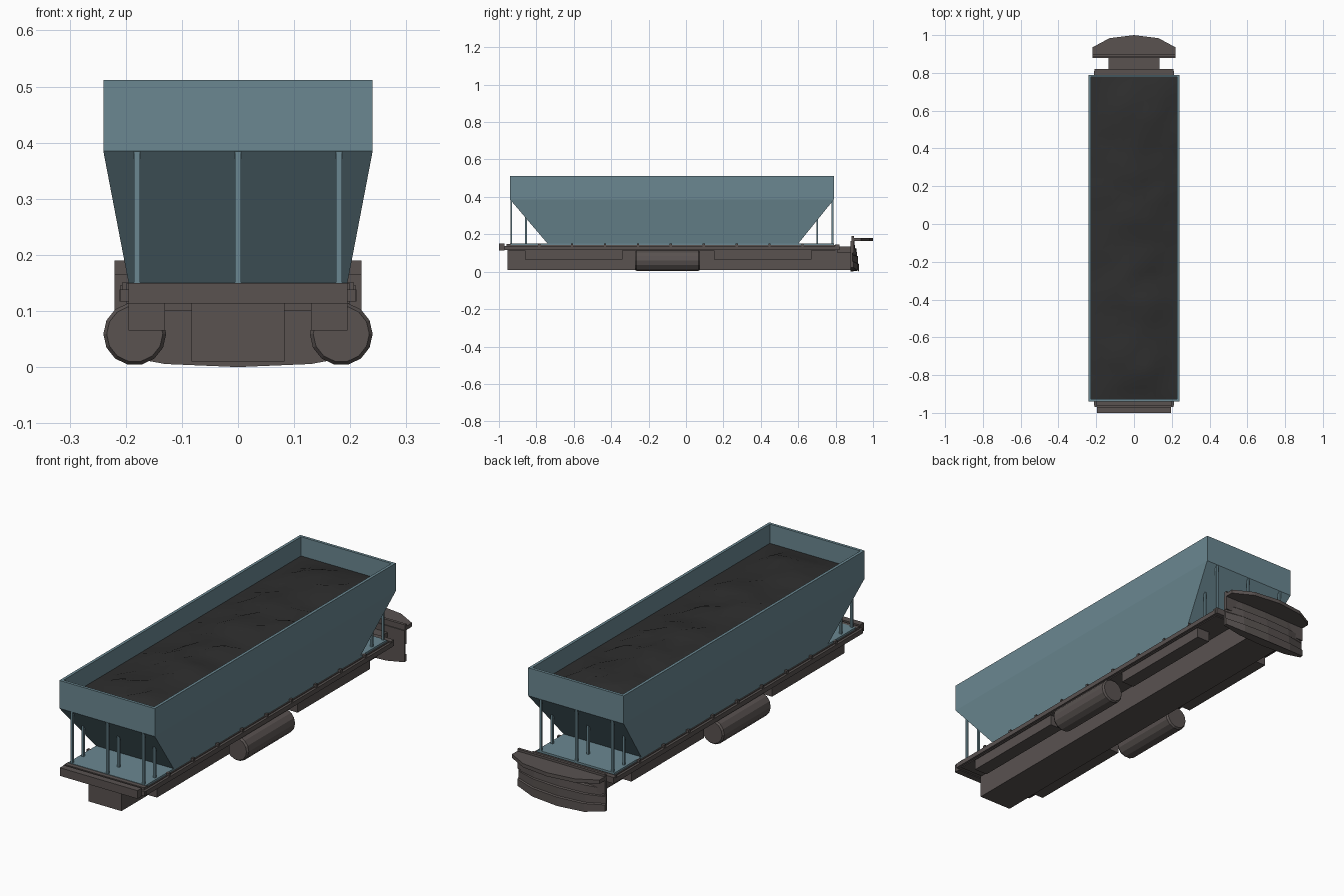
import bpy, bmesh, math, random

if "Cube" in bpy.data.objects:
    bpy.data.objects.remove(bpy.data.objects["Cube"])

random.seed(4)


def material(name, rgb):
    m = bpy.data.materials.new(name)
    m.diffuse_color = (*rgb, 1)
    m.use_nodes = True
    m.node_tree.nodes["Principled BSDF"].inputs["Base Color"].default_value = m.diffuse_color
    return m


BLUE = material("faded_blue_paint", (0.145, 0.245, 0.285))
BROWN = material("dark_brown_steel", (0.100, 0.085, 0.081))
COAL = material("coal_black", (0.027, 0.027, 0.027))


def finish(bm, name, mat):
    bmesh.ops.recalc_face_normals(bm, faces=bm.faces)
    me = bpy.data.meshes.new(name)
    bm.to_mesh(me)
    bm.free()
    me.materials.append(mat)
    ob = bpy.data.objects.new(name, me)
    bpy.context.collection.objects.link(ob)
    return ob


def loft(name, mat, rings, cap_start=True, cap_end=True):
    """Skin equal-sized rings of points."""
    bm = bmesh.new()
    rows = [[bm.verts.new(p) for p in r] for r in rings]
    n = len(rows[0])
    for a, b in zip(rows, rows[1:]):
        for i in range(n):
            j = (i + 1) % n
            bm.faces.new((a[i], a[j], b[j], b[i]))
    if cap_start:
        bm.faces.new(rows[0])
    if cap_end:
        bm.faces.new(rows[-1])
    return finish(bm, name, mat)


def rect(hx, y0, y1, z):
    return [(-hx, y0, z), (hx, y0, z), (hx, y1, z), (-hx, y1, z)]


def box(name, mat, x0, x1, y0, y1, z0, z1):
    ring = lambda z: [(x0, y0, z), (x1, y0, z), (x1, y1, z), (x0, y1, z)]
    return loft(name, mat, [ring(z0), ring(z1)])


# Hopper: tapered outer shell, rim, and inner wall
loft("hopper", BLUE, [
    rect(0.195, -0.74, 0.60, 0.15),
    rect(0.24, -0.94, 0.79, 0.385),
    rect(0.24, -0.94, 0.79, 0.512),
    rect(0.227, -0.927, 0.777, 0.512),
    rect(0.227, -0.927, 0.777, 0.40)], True, False)

# Lumpy coal load
bm = bmesh.new()
NX, NY = 8, 28
grid = []
for j in range(NY + 1):
    row = []
    for i in range(NX + 1):
        u, v = i / NX, j / NY
        edge = min(1, 5 * min(u, 1 - u), 12 * min(v, 1 - v))
        z = 0.425 + 0.03 * math.sin(math.pi * u) * edge + random.uniform(-0.012, 0.012) * edge
        row.append(bm.verts.new((-0.227 + 0.454 * u, -0.927 + 1.704 * v, z)))
    grid.append(row)
for j in range(NY):
    for i in range(NX):
        bm.faces.new((grid[j][i], grid[j][i + 1], grid[j + 1][i + 1], grid[j + 1][i]))
coal = finish(bm, "coal_load", COAL)
bpy.context.view_layer.objects.active = coal
coal.select_set(True)
bpy.ops.object.shade_smooth_by_angle(angle=math.radians(30))

# Posts holding up the hopper ends: outer row to the band, inner row to the slope
for x in (-0.18, 0, 0.18):
    for y, top in ((-0.934, 0.388), (-0.855, 0.295), (0.784, 0.388), (0.702, 0.285)):
        box("hopper_post", BLUE, x - 0.005, x + 0.005, y - 0.005, y + 0.005, 0.145, top)

# Deck and frame
box("deck_plate", BLUE, -0.195, 0.195, -0.94, 0.79, 0.14, 0.151)
box("deck_frame", BROWN, -0.2, 0.2, -0.95, 0.80, 0.113, 0.142)
box("front_end_beam", BROWN, -0.21, 0.21, -0.97, -0.945, 0.117, 0.138)
box("front_end_cap", BROWN, -0.2, 0.2, -0.96, -0.935, 0.117, 0.149)
box("rear_end_beam", BROWN, -0.21, 0.21, 0.797, 0.82, 0.117, 0.145)
box("front_buffer", BROWN, -0.195, 0.195, -1.0, -0.97, 0.113, 0.15)
box("centre_sill", BROWN, -0.083, 0.083, -0.955, 0.89, 0.01, 0.125)
box("rear_neck", BROWN, -0.135, 0.135, 0.81, 0.89, 0.10, 0.135)

# Mirrored side gear: rail, skirts, tank and rail clips
for s in (-1, 1):
    def side(name, a, b, *rest):
        box(name, BROWN, min(s * a, s * b), max(s * a, s * b), *rest)
    side("side_rail", 0.19, 0.211, -0.96, 0.81, 0.117, 0.138)
    for y0 in (-0.86, 0.15):
        side("side_skirt", 0.13, 0.195, y0, y0 + 0.52, 0.065, 0.118)
    for i in range(9):
        y = -0.785 + 0.176 * i
        side("rail_clip", 0.19, 0.207, y - 0.006, y + 0.006, 0.135, 0.151)
    rings = []
    for y, r in ((-0.273, 0.050), (-0.265, 0.056), (0.067, 0.056), (0.075, 0.050)):
        rings.append([(s * 0.184 + r * math.cos(k * math.tau / 14), y,
                       0.059 + r * math.sin(k * math.tau / 14)) for k in range(14)])
    loft("side_tank", BROWN, rings)

# Bowed rear plough: back plate, top shelf, and stepped blade
PLAN = ((-0.22, 1), (-0.13, 0.25), (0, 0), (0.13, 0.25), (0.22, 1))


def bowed(z, y_mid, bow, y_back, lift=0.0):
    outer = [(x, y_mid - bow * f, z + lift * f) for x, f in PLAN]
    return outer + [(x, y_back, z + lift * f) for x, f in reversed(PLAN)]


box("plough_back_plate", BROWN, -0.22, 0.22, 0.884, 0.897, 0.10, 0.19)
loft("plough_shelf", BROWN, [bowed(z, 1.0, 0.065, 0.89) for z in (0.163, 0.18)])
loft("plough_blade", BROWN, [
    bowed(0.0, 0.926, 0.03, 0.88, 0.022),
    bowed(0.040, 0.926, 0.03, 0.88, 0.012),
    bowed(0.044, 0.920, 0.03, 0.88, 0.012),
    bowed(0.082, 0.920, 0.03, 0.88, 0.005),
    bowed(0.086, 0.914, 0.025, 0.88, 0.005),
    bowed(0.122, 0.912, 0.022, 0.88),
    bowed(0.126, 0.904, 0.015, 0.88),
    bowed(0.165, 0.900, 0.008, 0.88)])
